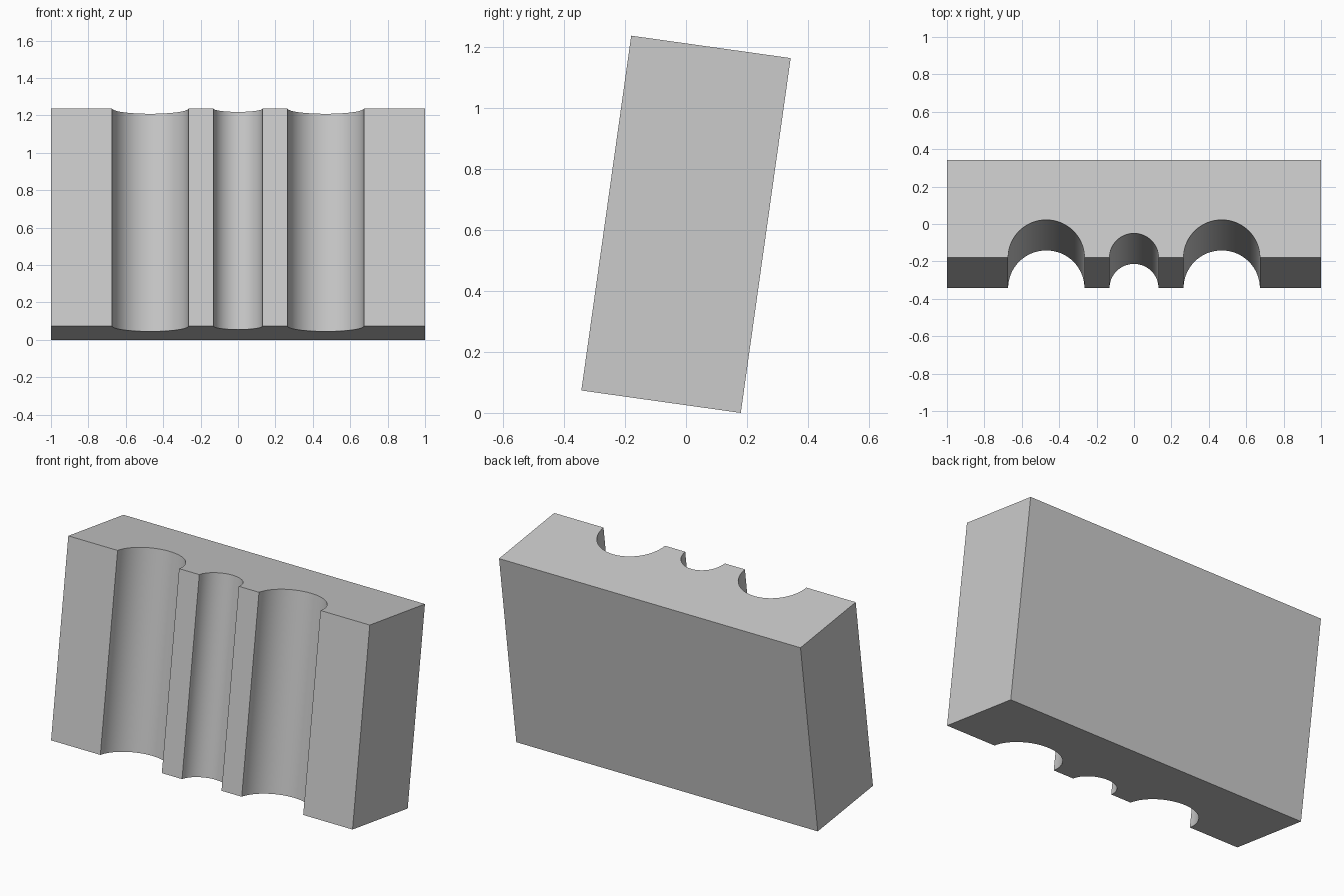
import bpy, bmesh
from math import sin, cos, pi, radians
from mathutils import Vector

cube = bpy.data.objects.get("Cube")
if cube:
    bpy.data.objects.remove(cube, do_unlink=True)

WIDTH, DEPTH, HEIGHT = 2.0, 0.528, 1.175
TILT = radians(8)
SEGMENTS = 32
GROOVES = [(-0.469, 0.204), (0.0, 0.131), (0.469, 0.204)]  # centre x, radius

# Plain grey material
grey = bpy.data.materials.new("Plain grey")
grey.use_nodes = True
colour = (0.6, 0.6, 0.6, 1)
grey.diffuse_color = colour
grey.node_tree.nodes["Principled BSDF"].inputs["Base Color"].default_value = colour

# Cross-section: rectangle whose front edge has half-round grooves
front, back = -DEPTH / 2, DEPTH / 2
outline = [(-WIDTH / 2, front)]
for x, r in GROOVES:
    for i in range(SEGMENTS + 1):
        a = pi - pi * i / SEGMENTS
        outline.append((x + r * cos(a), front + r * sin(a)))
outline += [(WIDTH / 2, front), (WIDTH / 2, back), (-WIDTH / 2, back)]

# Extrude the cross-section to the full height
bm = bmesh.new()
base = bm.faces.new([bm.verts.new((x, y, -HEIGHT / 2)) for x, y in outline])
top = bmesh.ops.extrude_face_region(bm, geom=[base], use_keep_orig=True)
bmesh.ops.translate(bm, vec=Vector((0, 0, HEIGHT)),
                    verts=[v for v in top["geom"] if isinstance(v, bmesh.types.BMVert)])
bmesh.ops.recalc_face_normals(bm, faces=bm.faces)
mesh = bpy.data.meshes.new("grooved_block")
bm.to_mesh(mesh)
bm.free()
mesh.materials.append(grey)

# Lean the block backwards, resting on its lower back edge
block = bpy.data.objects.new("grooved_block", mesh)
bpy.context.collection.objects.link(block)
block.rotation_euler.x = -TILT
block.location.z = (HEIGHT * cos(TILT) + DEPTH * sin(TILT)) / 2

# Smooth the grooves while keeping the block edges crisp
bpy.ops.object.select_all(action="DESELECT")
block.select_set(True)
bpy.context.view_layer.objects.active = block
bpy.ops.object.shade_smooth_by_angle(angle=radians(30))
